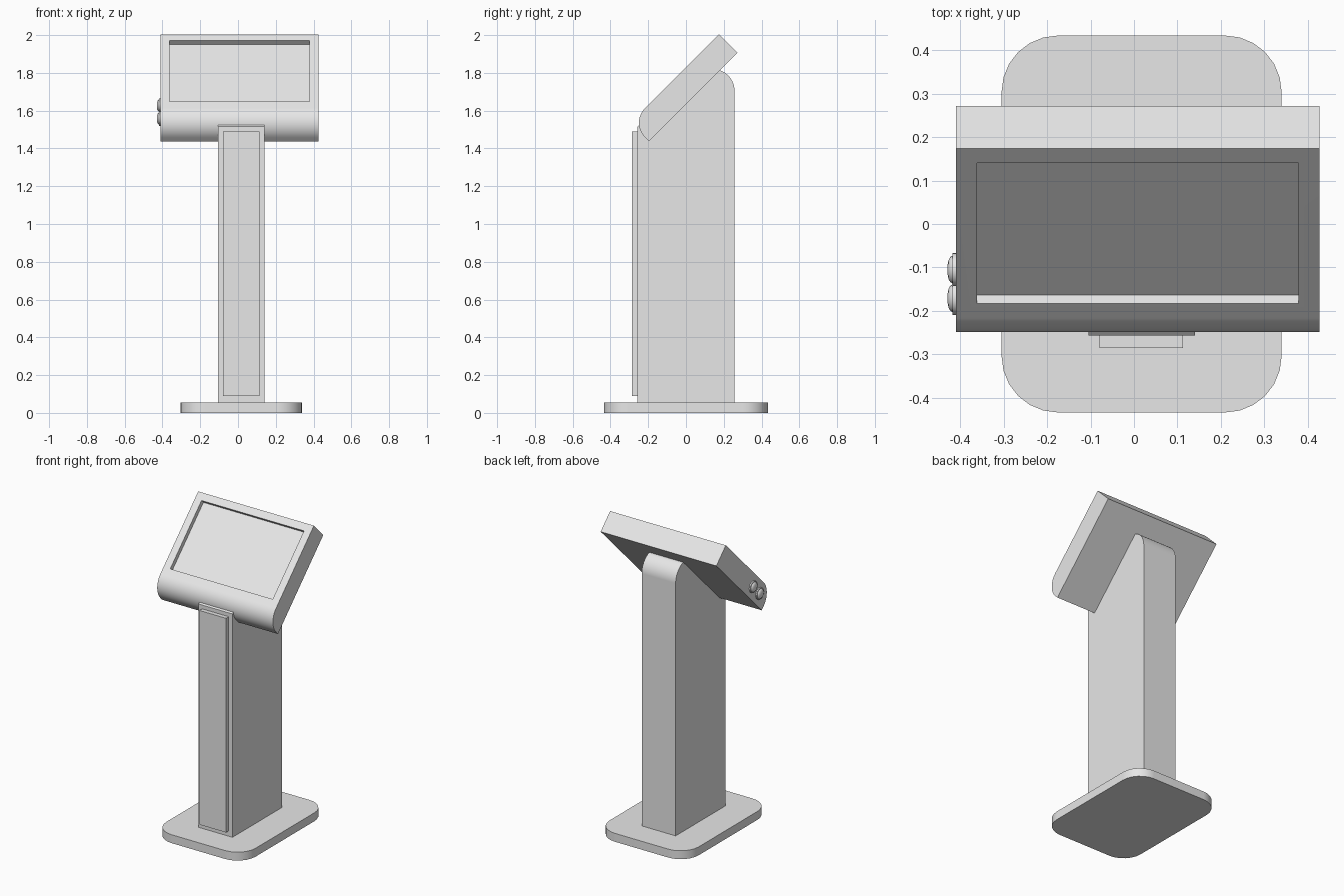
import bpy, bmesh, math
from mathutils import Vector

if "Cube" in bpy.data.objects:
    bpy.data.objects.remove(bpy.data.objects["Cube"], do_unlink=True)

GREY = (0.8, 0.8, 0.8, 1)
mat = bpy.data.materials.new("light grey")
mat.use_nodes = True
mat.diffuse_color = GREY
mat.node_tree.nodes["Principled BSDF"].inputs["Base Color"].default_value = GREY


def finish(name, bm):
    """Turn a bmesh into a shaded object with crisp flat faces."""
    bmesh.ops.recalc_face_normals(bm, faces=bm.faces)
    mesh = bpy.data.meshes.new(name)
    bm.to_mesh(mesh)
    bm.free()
    mesh.materials.append(mat)
    obj = bpy.data.objects.new(name, mesh)
    bpy.context.collection.objects.link(obj)
    bpy.ops.object.select_all(action="DESELECT")
    obj.select_set(True)
    bpy.context.view_layer.objects.active = obj
    bpy.ops.object.shade_smooth_by_angle(angle=math.radians(35))
    weighted = obj.modifiers.new("Weighted normals", "WEIGHTED_NORMAL")
    weighted.keep_sharp = True
    return obj


def arc(cx, cy, r, start, end, steps):
    angles = [math.radians(start + (end - start) * i / steps) for i in range(steps + 1)]
    return [(cx + r * math.cos(a), cy + r * math.sin(a)) for a in angles]


def extrude(points, offset):
    """Prism made from a planar loop of points."""
    bm = bmesh.new()
    face = bm.faces.new([bm.verts.new(p) for p in points])
    new = bmesh.ops.extrude_face_region(bm, geom=[face], use_keep_orig=True)["geom"]
    bmesh.ops.translate(bm, vec=offset, verts=[v for v in new if isinstance(v, bmesh.types.BMVert)])
    return bm


def side_prism(profile, x0, x1):
    return extrude([(x0, y, z) for y, z in profile], (x1 - x0, 0, 0))


# Rounded floor plate
cx, hx, hy, r = 0.0175, 0.3225, 0.434, 0.13
outline = []
for sx, sy, a in ((1, 1, 0), (-1, 1, 90), (-1, -1, 180), (1, -1, 270)):
    outline += arc(cx + sx * (hx - r), sy * (hy - r), r, a, a + 90, 6)
finish("base_plate", extrude([(x, y, 0) for x, y in outline], (0, 0, 0.055)))

# Column with rounded back shoulder, its sloped top tucked into the head
column = [(-0.257, 0.055), (0.257, 0.055)]
column += arc(0.142, 1.705, 0.115, 0, 72, 8)
column += [(0.1, 1.8), (0.05, 1.8), (-0.257, 1.515)]
finish("column", side_prism(column, -0.105, 0.14))

# Raised front cover on the column
cover = [(-0.285, 0.09), (-0.257, 0.09), (-0.257, 1.49), (-0.285, 1.49)]
finish("front_cover", side_prism(cover, -0.08, 0.113))

# Tilted head: u runs up the slope, v runs out of the screen
S = math.sqrt(0.5)
LENGTH, THICK, ROUND = 0.663, 0.138, 0.11
local = [(0, 0), (LENGTH, 0), (LENGTH, THICK)]
local += arc(ROUND, THICK - ROUND, ROUND, 90, 180, 12)
profile = [(-0.197 + S * (u - v), 1.438 + S * (u + v)) for u, v in local]
bm = side_prism(profile, -0.41, 0.427)
bmesh.ops.recalc_face_normals(bm, faces=bm.faces)

# Recessed screen
normal = Vector((0, -S, S))
top = max((f for f in bm.faces if f.normal.dot(normal) > 0.999), key=lambda f: f.calc_area())
bmesh.ops.inset_region(bm, faces=[top], thickness=0.048, use_even_offset=True)
new = bmesh.ops.extrude_face_region(bm, geom=[top])["geom"]
bmesh.ops.translate(bm, vec=normal * -0.028, verts=[v for v in new if isinstance(v, bmesh.types.BMVert)])
if top.is_valid:
    bmesh.ops.delete(bm, geom=[top], context="FACES_ONLY")
finish("display_head", bm)

# Two domed buttons on the side of the head
BUTTON = [(-0.405, 0.038), (-0.418, 0.038), (-0.418, 0.032), (-0.423, 0.029),
          (-0.427, 0.022), (-0.429, 0.012), (-0.43, 0)]
for name, y, z in (("upper_button", -0.105, 1.627), ("lower_button", -0.171, 1.558)):
    bm = bmesh.new()
    verts = [bm.verts.new((x, y + rad, z)) for x, rad in BUTTON]
    edges = [bm.edges.new(pair) for pair in zip(verts, verts[1:])]
    bmesh.ops.spin(bm, geom=verts + edges, cent=(0, y, z), axis=(1, 0, 0),
                   angle=math.tau, steps=24)
    bmesh.ops.remove_doubles(bm, verts=bm.verts, dist=0.0001)
    finish(name, bm)
